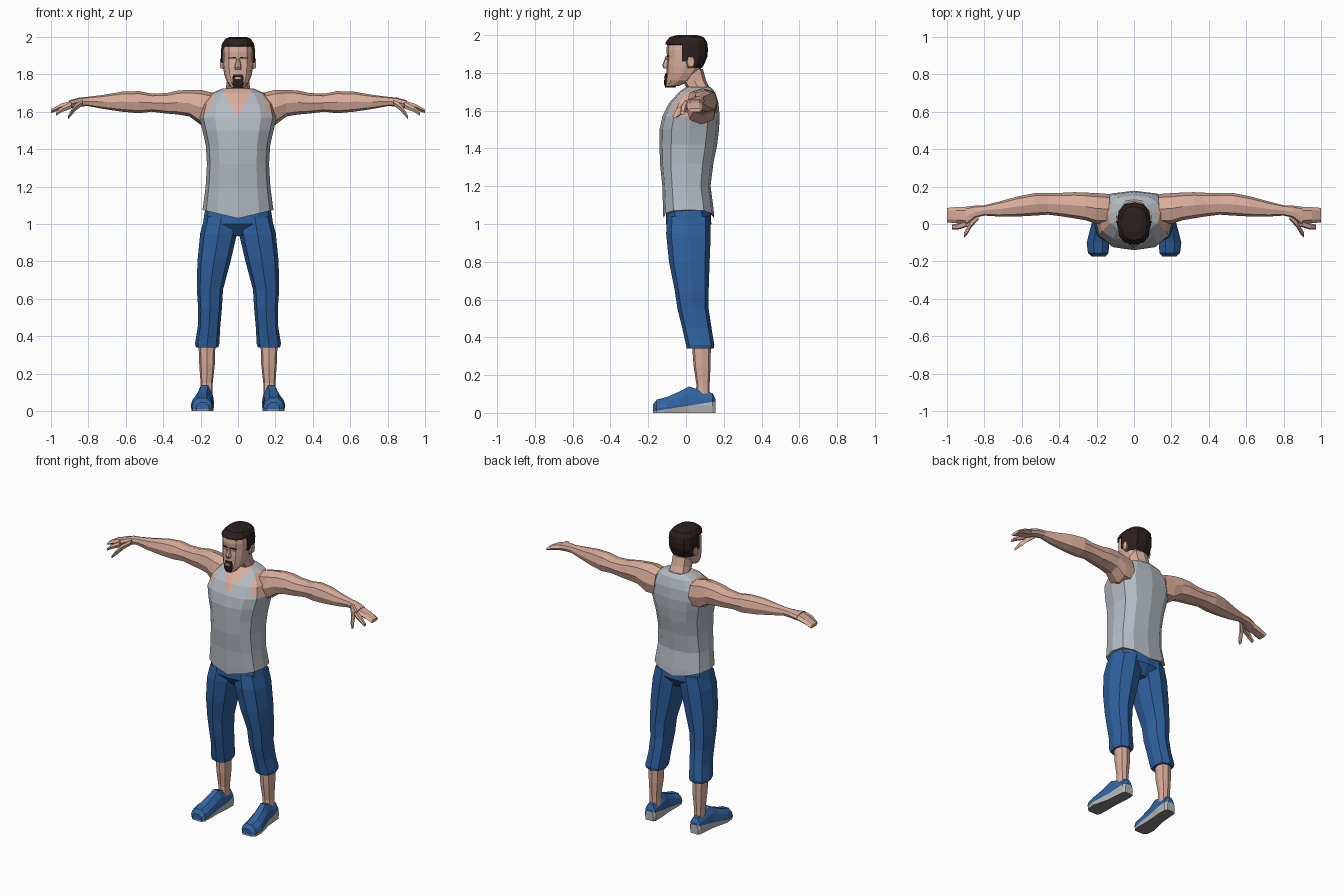
import bpy, bmesh, math
from mathutils import Vector


def material(name, rgb):
    m = bpy.data.materials.new(name)
    m.diffuse_color = (*rgb, 1)
    return m


SKIN = material("skin", (0.70, 0.42, 0.33))
SHIRT = material("grey_cloth", (0.46, 0.50, 0.55))
DENIM = material("blue_cloth", (0.028, 0.12, 0.35))
SHOE = material("shoe_blue", (0.032, 0.13, 0.37))
HAIR = material("dark_hair", (0.024, 0.014, 0.013))
SOLE = material("sole_grey", (0.48, 0.48, 0.48))
TREAD = material("tread_grey", (0.22, 0.22, 0.23))
EYE = material("eye_white", (0.6, 0.58, 0.56))


def oval(n, power=0.75):
    """Unit rounded-square outline with n sides."""
    start = math.pi / 4 if n == 4 else 0
    pts = []
    for i in range(n):
        a = start + 2 * math.pi * i / n
        c, s = math.cos(a), math.sin(a)
        pts.append((math.copysign(abs(c) ** power, c), math.copysign(abs(s) ** power, s)))
    return pts


def level(z, x0, x1, y0, y1, n=12, dip=0):
    """Horizontal ring, optionally sagging toward its middle."""
    return [((x0 + x1) / 2 + u * (x1 - x0) / 2, (y0 + y1) / 2 + v * (y1 - y0) / 2,
             z - dip * (1 - abs(u))) for u, v in oval(n)]


def upright(x, y0, y1, z0, z1, n=8):
    """Ring across a limb that runs along x."""
    return [(x, (y0 + y1) / 2 + u * (y1 - y0) / 2, (z0 + z1) / 2 + v * (z1 - z0) / 2)
            for u, v in oval(n)]


def loft(name, rings, mats, rule=None, cuts=(), mirror=False):
    """Skin rings together, cut along planes, then colour (or drop) faces by rule."""
    bm = bmesh.new()
    rows = [[bm.verts.new(p) for p in r] for r in rings]
    n = len(rows[0])
    for a, b in zip(rows, rows[1:]):
        for i in range(n):
            j = (i + 1) % n
            bm.faces.new((a[i], a[j], b[j], b[i]))
    bm.faces.new(rows[0][::-1])
    bm.faces.new(rows[-1])
    bmesh.ops.recalc_face_normals(bm, faces=bm.faces[:])
    for co, no in cuts:
        bmesh.ops.bisect_plane(bm, geom=bm.verts[:] + bm.edges[:] + bm.faces[:],
                               plane_co=Vector(co), plane_no=Vector(no).normalized(), dist=1e-5)
    if rule:
        drop = []
        for f in bm.faces:
            k = rule(f.calc_center_median(), f.normal)
            if k is None:
                drop.append(f)
            else:
                f.material_index = k
        bmesh.ops.delete(bm, geom=drop, context='FACES')
    me = bpy.data.meshes.new(name)
    bm.to_mesh(me)
    bm.free()
    for m in mats:
        me.materials.append(m)
    ob = bpy.data.objects.new(name, me)
    bpy.context.collection.objects.link(ob)
    if mirror:
        ob.modifiers.new("Mirror", 'MIRROR')
    return ob


def body(rows, n=12, grow=0):
    """Centred rings from (z, half width, front y, back y)."""
    return [level(z, -w - grow, w + grow, f - grow, b + grow, n) for z, w, f, b in rows]


# Tank top with V neck and arm holes
def top_rule(c, nrm):
    x = abs(c.x)
    neck = c.y < 0.05 and c.z > 1.575 + 1.7 * x
    arm = c.y < 0.12 and c.z > 1.563 - 0.39 * c.y and x > 0.12 + 0.3 * (1.72 - c.z)
    return 1 if neck or arm else 0


top_cuts = [((0, 0.05, 0), (0, 1, 0)), ((0, 0.12, 0), (0, 1, 0)), ((0, 0, 1.563), (0, 0.39, 1))]
for s in (-1, 1):
    top_cuts += [((0, 0, 1.575), (-1.7 * s, 0, 1)), ((0.12 * s, 0, 1.72), (s, 0, 0.3))]
torso = [level(1.075, -0.19, 0.19, -0.12, 0.15, dip=0.045),
         level(1.10, -0.186, 0.186, -0.122, 0.146, dip=0.02)]
torso += body([(1.2, .173, -.125, .13), (1.32, .166, -.138, .145), (1.42, .172, -.14, .165),
               (1.50, .19, -.14, .175), (1.57, .207, -.125, .178), (1.64, .19, -.09, .172),
               (1.70, .14, -.035, .152), (1.725, .08, 0, .13)])
loft("tank_top", torso, [SHIRT, SKIN], top_rule, top_cuts)

# Trousers
loft("trouser_hips", body([(1.10, .172, -.108, .13), (1.0, .188, -.106, .134),
                           (0.935, .10, -.05, .09)]), [DENIM])
leg = [(1.04, 0, .178, -.10, .13), (.95, .005, .202, -.105, .131), (.8, .04, .217, -.09, .125),
       (.65, .08, .22, -.06, .12), (.55, .086, .213, -.045, .12), (.45, .095, .215, -.02, .135),
       (.36, .1, .23, 0, .15), (.34, .106, .224, .004, .146)]
loft("trouser_leg", [level(*r, n=8) for r in leg], [DENIM], mirror=True)

# Shins
shin = [(.38, .12, .212, .03, .132), (.25, .124, .207, .04, .13),
        (.15, .135, .2, .055, .125), (.07, .135, .2, .05, .125)]
loft("shin", [level(*r, n=8) for r in shin], [SKIN], mirror=True)

# Shoes: sections from heel to toe (y, centre x, half width, height)
shoe = []
for y, cx, w, h in [(.155, .17, .03, .075), (.14, .17, .042, .105), (.08, .172, .045, .12),
                    (.015, .178, .045, .14), (-.03, .185, .05, .115), (-.1, .193, .06, .085),
                    (-.155, .191, .055, .07), (-.175, .188, .035, .045)]:
    side = [(.9, 0), (1, .35), (.85, .7), (.4, 1)]
    shoe.append([(cx + u * w, y, v * h) for u, v in side]
                + [(cx - u * w, y, v * h) for u, v in side[::-1]])


def shoe_rule(c, nrm):
    if nrm.z < -0.9:
        return 2
    return 1 if c.z < 0.036 + 0.156 * c.y else 0


loft("shoe", shoe, [SHOE, SOLE, TREAD], shoe_rule, [((0, 0, 0.036), (0, -0.156, 1))], mirror=True)

# Arms, hands and digits
arm = [(.13, 0, .16, 1.53, 1.70), (.20, 0, .165, 1.53, 1.717), (.26, .02, .168, 1.575, 1.717),
       (.32, .03, .17, 1.585, 1.713), (.38, .04, .167, 1.59, 1.70), (.46, .05, .165, 1.60, 1.696),
       (.53, .045, .165, 1.592, 1.71), (.62, .04, .148, 1.60, 1.707), (.72, .04, .12, 1.615, 1.69),
       (.80, .045, .10, 1.63, 1.68), (.85, .033, .098, 1.628, 1.675),
       (.90, -.01, .092, 1.618, 1.662)]
loft("arm", [upright(*r) for r in arm], [SKIN], mirror=True)
digits = {
    "fingers": [(.89, .0, .091, 1.62, 1.662), (.95, .005, .09, 1.607, 1.643),
                (1.0, .008, .086, 1.592, 1.613)],
    "index_finger": [(.89, -.014, .02, 1.615, 1.655), (.94, -.03, .004, 1.597, 1.63),
                     (.972, -.03, -.004, 1.578, 1.598)],
    "thumb": [(.83, .025, .06, 1.632, 1.668), (.87, -.02, .03, 1.602, 1.645),
              (.892, -.058, -.018, 1.576, 1.61), (.908, -.072, -.045, 1.56, 1.58)],
}
for name, rows in digits.items():
    loft(name, [upright(*r, n=6) for r in rows], [SKIN], mirror=True)

# Neck and head
loft("neck", body([(1.66, .075, -.01, .14), (1.72, .066, .005, .125), (1.76, .06, -.02, .106),
                   (1.82, .06, -.04, .09)], 8), [SKIN])
skull = [(1.73, .038, -.108, -.04), (1.76, .06, -.108, .03), (1.80, .074, -.104, .065),
         (1.84, .08, -.104, .09), (1.88, .083, -.10, .106), (1.92, .083, -.104, .108),
         (1.955, .078, -.10, .104), (1.982, .06, -.078, .085), (1.992, .035, -.035, .05)]
loft("head", body(skull), [SKIN])


# Short hair: outer skin of the skull trimmed at the hairline
def hair_rule(c, nrm):
    keep = (c.z > 1.95 or (c.y > -0.02 and c.z > 1.86) or (c.y > 0.03 and c.z > 1.825))
    return 0 if keep else None


hair_rings = [[(x, y, z + 0.008) for x, y, z in r] for r in body(skull, grow=0.008)]
hair = loft("hair", hair_rings, [HAIR], hair_rule,
            [((0, 0, z), (0, 0, 1)) for z in (1.95, 1.86, 1.825)]
            + [((0, y, 0), (0, 1, 0)) for y in (-0.02, 0.03)])
thick = hair.modifiers.new("Thickness", 'SOLIDIFY')
thick.thickness = 0.012
thick.offset = -1

# Face details
loft("nose", body([(1.888, .008, -.108, -.08), (1.838, .018, -.126, -.08),
                   (1.822, .016, -.117, -.08)], 8), [SKIN])
loft("beard", body([(1.723, .026, -.11, -.055), (1.745, .036, -.117, -.05),
                    (1.775, .037, -.114, -.05), (1.798, .028, -.111, -.05)], 8), [HAIR])
loft("mouth", [upright(x, -.118, -.108, 1.772, 1.786, 4) for x in (-.017, .017)], [SKIN])
loft("ear", [upright(.072, 0, .036, 1.822, 1.882, 6), upright(.096, .006, .046, 1.83, 1.888, 6)],
     [SKIN], mirror=True)
loft("eyebrow", [upright(.012, -.105, -.094, 1.884, 1.893, 4),
                 upright(.05, -.097, -.085, 1.882, 1.891, 4)], [HAIR], mirror=True)
loft("eye", [upright(.018, -.104, -.094, 1.866, 1.876, 4),
             upright(.044, -.097, -.087, 1.866, 1.876, 4)], [EYE], mirror=True)
